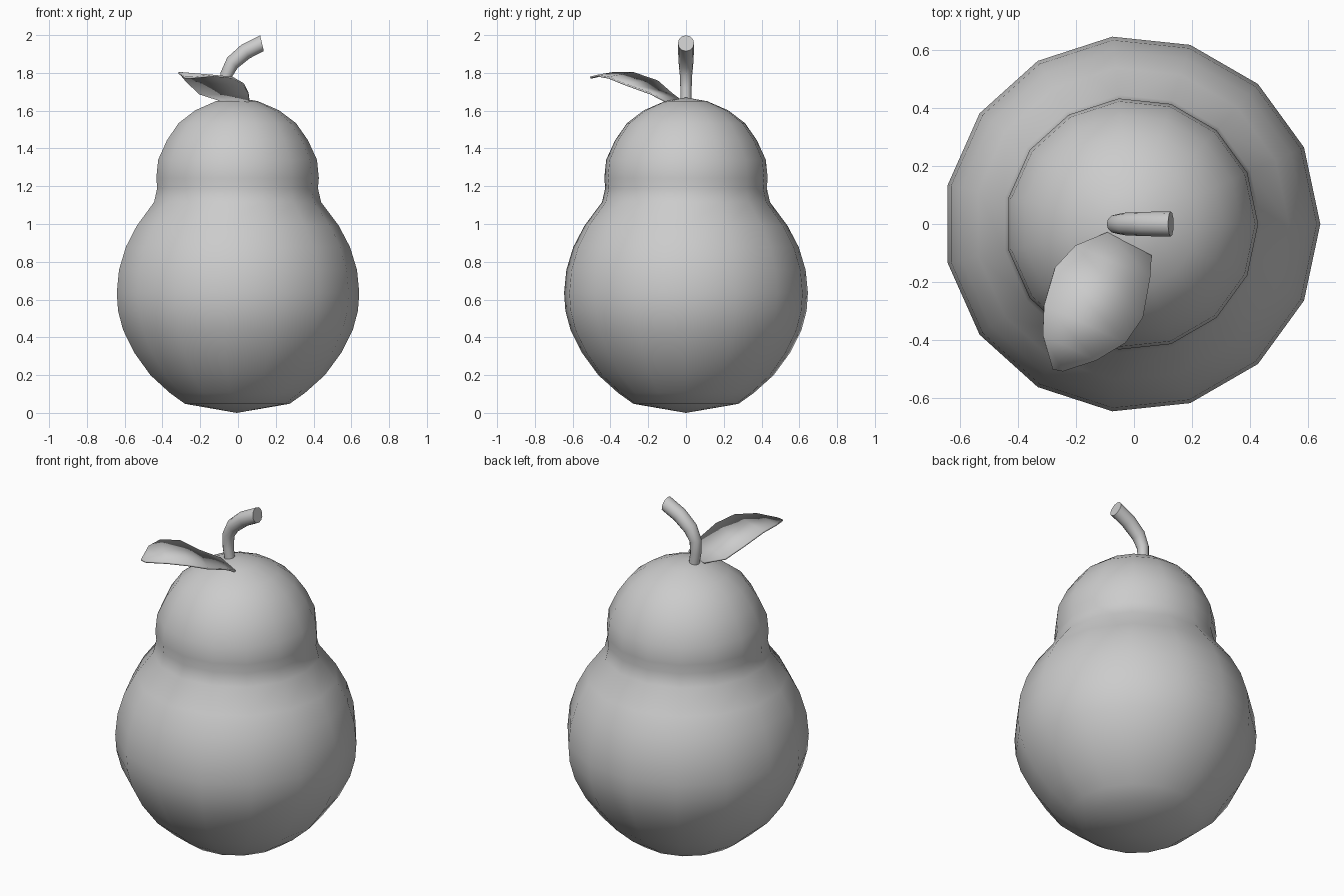
import bpy, bmesh
from math import sin, cos, pi, radians

if "Cube" in bpy.data.objects:
    bpy.data.objects.remove(bpy.data.objects["Cube"])


def finish(bm, name, angle):
    bmesh.ops.recalc_face_normals(bm, faces=bm.faces)
    mesh = bpy.data.meshes.new(name)
    bm.to_mesh(mesh)
    bm.free()
    obj = bpy.data.objects.new(name, mesh)
    bpy.context.collection.objects.link(obj)
    bpy.ops.object.select_all(action='DESELECT')
    obj.select_set(True)
    bpy.context.view_layer.objects.active = obj
    bpy.ops.object.shade_smooth_by_angle(angle=radians(angle))
    return obj


def loft(name, rings, sides, angle, tips=None):
    """Skin rings of (x, z, radius, tilt about y); close with tip points or flat caps."""
    bm = bmesh.new()
    loops = []
    for x, z, r, tilt in rings:
        t = radians(tilt)
        angles = [2 * pi * i / sides for i in range(sides)]
        loops.append([bm.verts.new((x + r * cos(a) * cos(t), r * sin(a),
                                    z - r * cos(a) * sin(t))) for a in angles])
    for lo, hi in zip(loops, loops[1:]):
        for i in range(sides):
            j = (i + 1) % sides
            bm.faces.new((lo[i], lo[j], hi[j], hi[i]))
    for k, loop in enumerate((loops[0], loops[-1])):
        if tips:
            tip = bm.verts.new(tips[k])
            for i in range(sides):
                bm.faces.new((loop[i], loop[(i + 1) % sides], tip))
        else:
            bm.faces.new(loop)
    return finish(bm, name, angle)


# Fruit body: 15-sided revolved pear profile (radius, z)
CX = -0.007
profile = [(.28, .048), (.362, .106), (.467, .2), (.555, .32), (.615, .44),
           (.642, .54), (.649, .635), (.637, .757), (.6, .878), (.541, .99),
           (.447, 1.116), (.43, 1.19), (.435, 1.243), (.425, 1.34),
           (.377, 1.444), (.314, 1.534), (.224, 1.602), (.113, 1.65)]
loft("fruit_body", [(CX, z, r, 0) for r, z in profile], 15, 60,
     tips=((CX, 0, 0), (CX, 0, 1.67)))

# Stem: bent tube widening towards a cut end
loft("stem", [(-.05, 1.63, .028, -5), (-.064, 1.72, .03, 0), (-.062, 1.79, .033, 15),
              (-.03, 1.853, .039, 45), (.04, 1.913, .042, 57), (.127, 1.957, .043, 77)],
     12, 40)

# Leaf: strip between its two curved edges, from base to tip
left = [(-.093, -.03, 1.655), (-.203, -.076, 1.69), (-.272, -.15, 1.755),
        (-.31, -.28, 1.80), (-.314, -.383, 1.80), (-.28, -.5, 1.775)]
right = [(.06, -.11, 1.65), (.055, -.186, 1.69), (.03, -.324, 1.74),
         (-.03, -.41, 1.775), (-.13, -.47, 1.785), (-.245, -.507, 1.775)]
bm = bmesh.new()
rows = [(bm.verts.new(a), bm.verts.new(b)) for a, b in zip(left, right)]
for (a, b), (c, d) in zip(rows, rows[1:]):
    bm.faces.new((a, b, d, c))
leaf = finish(bm, "leaf", 40)
thick = leaf.modifiers.new("thickness", 'SOLIDIFY')
thick.thickness = 0.01
thick.offset = 0
